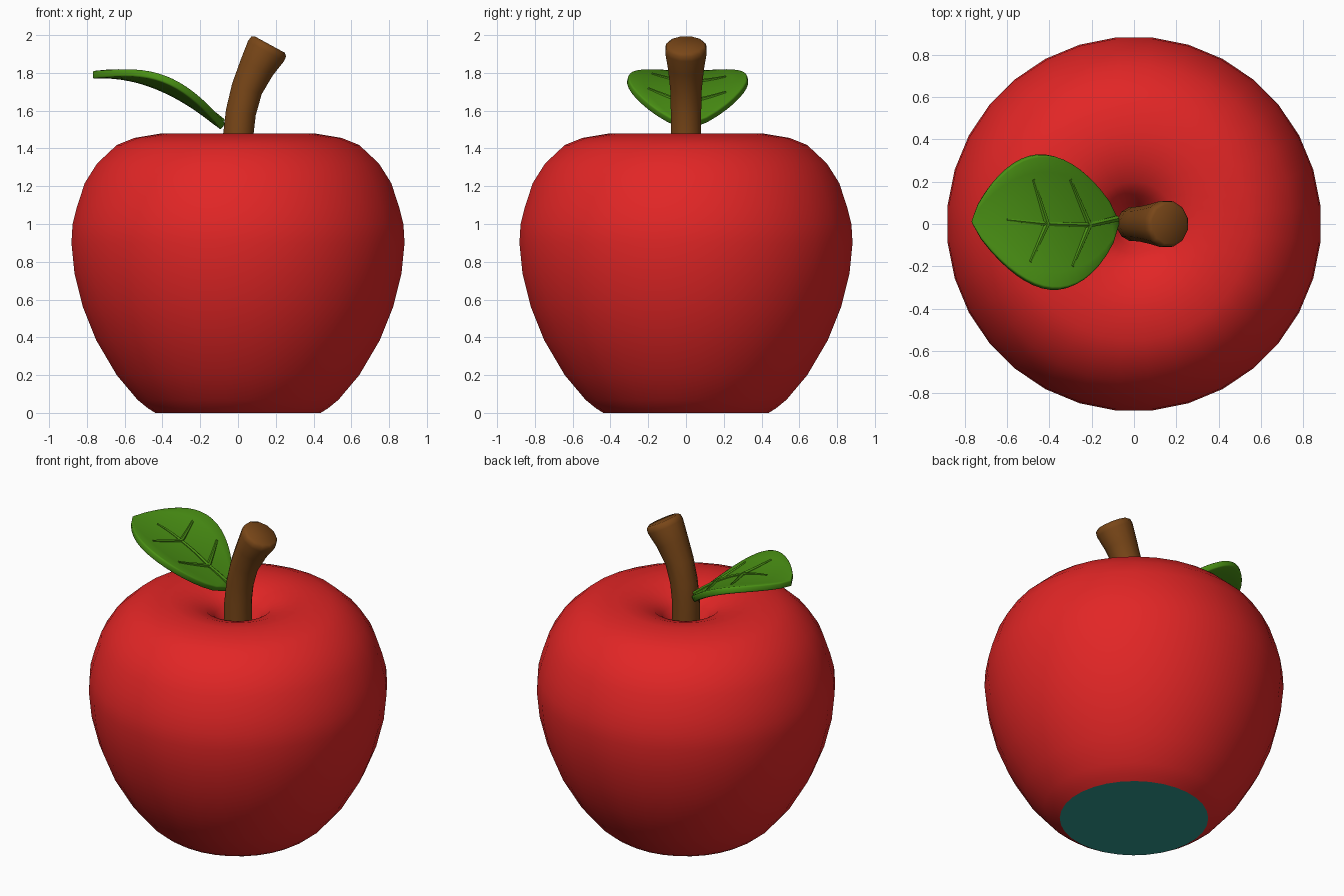
import bpy, bmesh, math
from mathutils import Vector

cube = bpy.data.objects.get("Cube")
if cube:
    bpy.data.objects.remove(cube, do_unlink=True)


def material(name, rgb):
    mat = bpy.data.materials.new(name)
    mat.use_nodes = True
    color = (*rgb, 1)
    mat.diffuse_color = color
    mat.node_tree.nodes["Principled BSDF"].inputs["Base Color"].default_value = color
    return mat


RED = material("apple red", (0.76, 0.019, 0.019))
TEAL = material("base teal", (0.03, 0.33, 0.28))
BROWN = material("stem brown", (0.19, 0.062, 0.009))
GREEN = material("leaf green", (0.068, 0.28, 0.007))


def finish(name, bm, *mats, angle=40):
    bmesh.ops.remove_doubles(bm, verts=bm.verts, dist=0.0005)
    bmesh.ops.recalc_face_normals(bm, faces=bm.faces)
    mesh = bpy.data.meshes.new(name)
    bm.to_mesh(mesh)
    bm.free()
    for mat in mats:
        mesh.materials.append(mat)
    obj = bpy.data.objects.new(name, mesh)
    bpy.context.collection.objects.link(obj)
    bpy.ops.object.select_all(action="DESELECT")
    obj.select_set(True)
    bpy.context.view_layer.objects.active = obj
    bpy.ops.object.shade_smooth_by_angle(angle=math.radians(angle))
    return obj


def bridge(bm, a, b):
    for i in range(len(a)):
        j = (i + 1) % len(a)
        bm.faces.new((a[i], a[j], b[j], b[i]))


def tube(bm, points, radii, sides, ref):
    """Capped tube through the points, with one radius per point."""
    pts = [Vector(p) for p in points]
    rings = []
    for i, (p, r) in enumerate(zip(pts, radii)):
        tangent = (pts[min(i + 1, len(pts) - 1)] - pts[max(i - 1, 0)]).normalized()
        side = tangent.cross(Vector(ref)).normalized()
        up = side.cross(tangent)
        angles = [math.tau * (k + 0.5) / sides for k in range(sides)]
        rings.append([bm.verts.new(p + r * (math.cos(a) * side + math.sin(a) * up))
                      for a in angles])
    for a, b in zip(rings, rings[1:]):
        bridge(bm, a, b)
    bm.faces.new(rings[0])
    bm.faces.new(rings[-1])


# Apple body: lathed profile with a hollow at the top and a flat base
PROFILE = [(0.44, 0), (0.48, 0.025), (0.535, 0.07), (0.645, 0.2), (0.755, 0.386),
           (0.825, 0.56), (0.87, 0.74), (0.886, 0.9), (0.88, 1.0), (0.857, 1.09),
           (0.815, 1.217), (0.75, 1.32), (0.645, 1.418), (0.55, 1.456), (0.41, 1.479),
           (0.3, 1.462), (0.2, 1.426), (0.14, 1.375), (0.1, 1.3), (0.04, 1.22)]
SEGMENTS = 32
bm = bmesh.new()
rings = []
for r, z in PROFILE:
    angles = [math.tau * (k + 0.5) / SEGMENTS for k in range(SEGMENTS)]
    rings.append([bm.verts.new((r * math.cos(a), r * math.sin(a), z)) for a in angles])
for lower, upper in zip(rings, rings[1:]):
    bridge(bm, lower, upper)
bm.faces.new(rings[-1])
bm.faces.new(rings[0]).material_index = 1
finish("apple_body", bm, RED, TEAL, angle=28)

# Stem: bent tube that widens towards its softly rounded end
bm = bmesh.new()
tube(bm, [(0, 0, 1.2), (0, 0, 1.46), (0.015, 0, 1.59), (0.047, 0, 1.715),
          (0.1, 0, 1.83), (0.148, 0, 1.915), (0.162, 0, 1.939), (0.168, 0, 1.95)],
     [0.083, 0.083, 0.083, 0.086, 0.098, 0.113, 0.11, 0.095], 12, (0, 1, 0))
finish("stem", bm, BROWN, angle=60)

# Leaf: cupped, arching blade
LEAF_START, LEAF_LENGTH, LEAF_Y, SKEW = -0.065, 0.705, 0.01, 0.1


def leaf_z(x, y):
    u = (LEAF_START - x - SKEW * (y - LEAF_Y)) / LEAF_LENGTH
    return 1.53 + 0.6 * u - 0.32 * u * u + 0.38 * (y - LEAF_Y) ** 2


bm = bmesh.new()
ROWS, COLS = 18, 8
grid = []
for i in range(ROWS + 1):
    u = i / ROWS
    half = 0.315 * max(math.sin(math.pi * u ** 0.92), 0) ** 0.75
    row = []
    for j in range(COLS + 1):
        dy = half * (2 * j / COLS - 1)
        x, y = LEAF_START - LEAF_LENGTH * u - SKEW * dy, LEAF_Y + dy
        row.append(bm.verts.new((x, y, leaf_z(x, y))))
    grid.append(row)
for a, b in zip(grid, grid[1:]):
    for j in range(COLS):
        bm.faces.new((a[j], a[j + 1], b[j + 1], b[j]))
leaf = finish("leaf", bm, GREEN, angle=60)
if leaf.data.polygons[len(leaf.data.polygons) // 2].normal.z < 0:
    leaf.data.flip_normals()
solid = leaf.modifiers.new("thickness", "SOLIDIFY")
solid.thickness = 0.04
solid.offset = -1
rim = leaf.modifiers.new("rounded_rim", "BEVEL")
rim.width = 0.015
rim.segments = 2
rim.limit_method = "ANGLE"
rim.angle_limit = math.radians(50)

# Leaf veins: slim tapered ridges lying on the blade
VEINS = [((-0.08, 0.025), (-0.21, -0.005), 0.016, 0.013),
         ((-0.21, -0.005), (-0.41, 0), 0.013, 0.011),
         ((-0.41, 0), (-0.6, 0.02), 0.011, 0.006)]
for root, tips in (((-0.21, -0.005), ((-0.3, 0.21), (-0.29, -0.2))),
                   ((-0.41, 0), ((-0.475, 0.21), (-0.49, -0.18)))):
    VEINS += [(root, tip, 0.014, 0.007) for tip in tips]
bm = bmesh.new()
STEPS = 5
for start, end, r0, r1 in VEINS:
    points, radii = [], []
    for k in range(STEPS + 1):
        t = k / STEPS
        x, y = Vector(start).lerp(Vector(end), t)
        points.append((x, y, leaf_z(x, y)))
        radii.append(r0 + (r1 - r0) * t)
    tube(bm, points, radii, 6, (0, 0, 1))
finish("leaf_veins", bm, GREEN)
